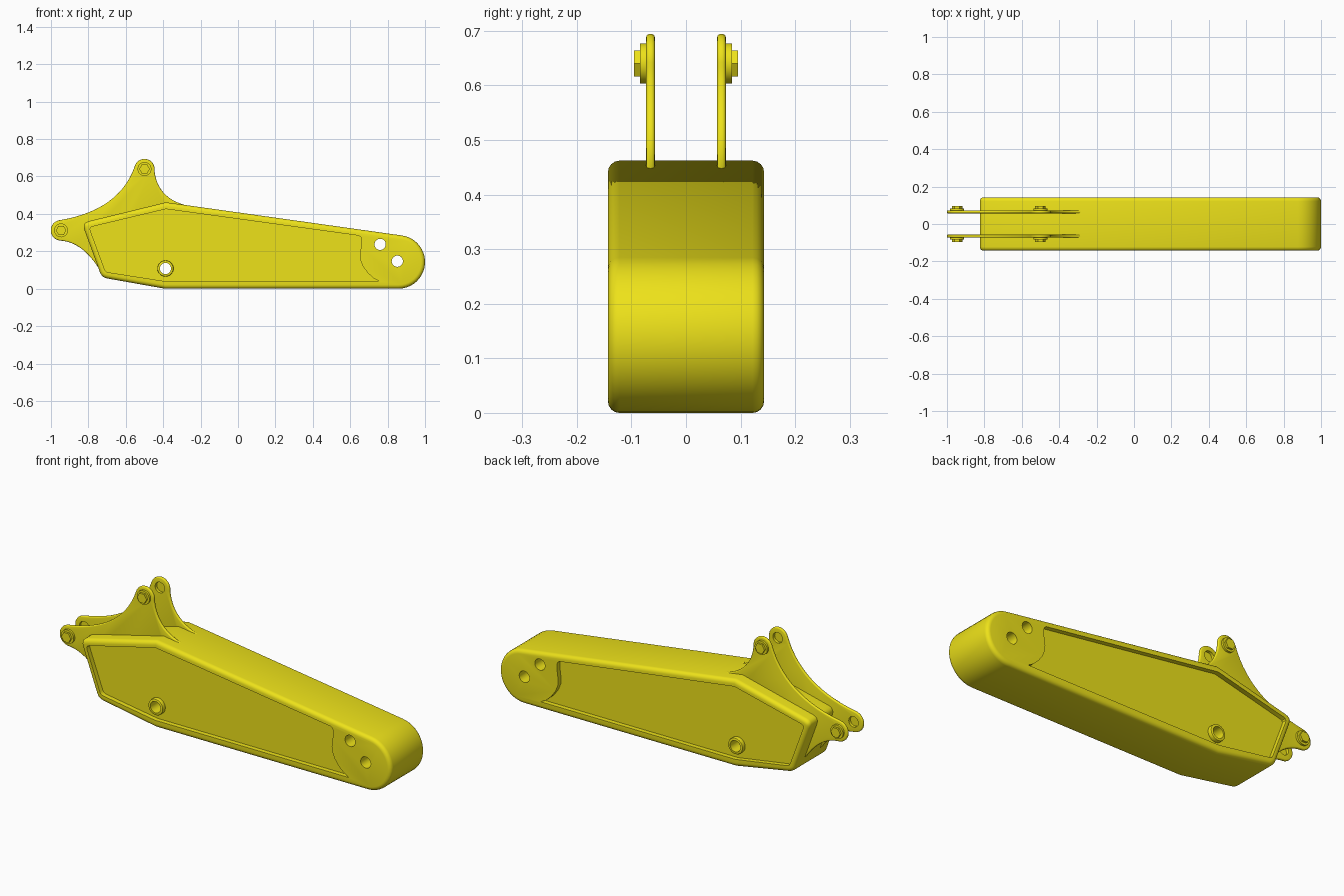
import bpy, bmesh
from math import cos, sin, tan, radians, pi
from mathutils import Vector

if "Cube" in bpy.data.objects:
    bpy.data.objects.remove(bpy.data.objects["Cube"])

yellow = bpy.data.materials.new("yellow_paint")
yellow.diffuse_color = (0.85, 0.76, 0.01, 1)
yellow.use_nodes = True
yellow.node_tree.nodes["Principled BSDF"].inputs["Base Color"].default_value = yellow.diffuse_color


def arc(cx, cz, r, a0, a1, n):
    return [(cx + r * cos(radians(a0 + (a1 - a0) * i / n)),
             cz + r * sin(radians(a0 + (a1 - a0) * i / n))) for i in range(n + 1)]


def circle(cx, cz, r, n=32):
    return arc(cx, cz, r, 0, 360, n)[:-1]


def curve(a, b, c, n=14):
    """Inner points of a quadratic curve from a to c."""
    a, b, c = Vector(a), Vector(b), Vector(c)
    return [tuple(a * (1 - t) ** 2 + b * 2 * t * (1 - t) + c * t * t)
            for t in (i / n for i in range(1, n))]


def rounded(prev, corner, nxt, r, n=5):
    """Soft corner of size r."""
    c = Vector(corner)
    a = c + (Vector(prev) - c).normalized() * r
    b = c + (Vector(nxt) - c).normalized() * r
    return [tuple(a)] + curve(a, c, b, n) + [tuple(b)]


def prism(name, pts, y0, y1):
    bm = bmesh.new()
    face = bm.faces.new([bm.verts.new((x, y0, z)) for x, z in pts])
    ext = bmesh.ops.extrude_face_region(bm, geom=[face])
    moved = [v for v in ext["geom"] if isinstance(v, bmesh.types.BMVert)]
    bmesh.ops.translate(bm, verts=moved, vec=(0, y1 - y0, 0))
    bmesh.ops.recalc_face_normals(bm, faces=bm.faces)
    me = bpy.data.meshes.new(name)
    bm.to_mesh(me)
    bm.free()
    me.materials.append(yellow)
    ob = bpy.data.objects.new(name, me)
    bpy.context.collection.objects.link(ob)
    return ob


def activate(ob):
    bpy.ops.object.select_all(action='DESELECT')
    ob.select_set(True)
    bpy.context.view_layer.objects.active = ob


def bevel(ob, width, segments):
    activate(ob)
    m = ob.modifiers.new("round", 'BEVEL')
    m.width, m.segments = width, segments
    m.limit_method, m.angle_limit = 'ANGLE', radians(60)
    bpy.ops.object.modifier_apply(modifier=m.name)


def cut(ob, pts, y0, y1):
    tool = prism("cutter", pts, y0, y1)
    tool.hide_render = True
    activate(ob)
    m = ob.modifiers.new("cut", 'BOOLEAN')
    m.operation, m.solver, m.object = 'DIFFERENCE', 'EXACT', tool
    bpy.ops.object.modifier_apply(modifier=m.name)
    bpy.data.objects.remove(tool, do_unlink=True)


def smooth(ob):
    activate(ob)
    bpy.ops.object.shade_smooth_by_angle(angle=radians(32))


HALF = 0.143
FLOOR = 0.118

# Box arm with a round nose
peak, heel, toe, bend = (-0.385, 0.462), (-0.835, 0.352), (-0.728, 0.06), (-0.39, 0.0)
profile = arc(0.857, 0.143, 0.143, -90, 82, 20)
profile += [peak]
profile += rounded(peak, heel, toe, 0.04)
profile += rounded(heel, toe, bend, 0.03)
profile += [bend]
body = prism("arm_body", profile, -HALF, HALF)
bevel(body, 0.021, 4)

# Recessed side panels
p_peak, p_heel, p_toe = (-0.385, 0.426), (-0.796, 0.328), (-0.708, 0.09)
panel = [(0.645, 0.284), p_peak]
panel += rounded(p_peak, p_heel, p_toe, 0.02, 3)
panel += rounded(p_heel, p_toe, (-0.39, 0.04), 0.015, 3)
panel += [(-0.39, 0.04), (0.755, 0.04), (0.725, 0.056), (0.694, 0.084), (0.668, 0.12),
          (0.654, 0.155), (0.652, 0.18), (0.658, 0.225), (0.66, 0.26), (0.657, 0.275)]
for s in (-1, 1):
    cut(body, panel, s * FLOOR, s * 0.2)

# Pin holes through the arm
pivot = (-0.388, 0.108)
for x, z in ((0.76, 0.237), (0.852, 0.147), pivot):
    cut(body, circle(x, z, 0.03), -0.2, 0.2)
smooth(body)

# Ear plate outline: two lugs joined by sweeping concave edges
top_lug, rear_lug = (-0.5, 0.64), (-0.946, 0.312)
a = arc(*top_lug, 0.054, -8, 161, 16)
b = arc(*rear_lug, 0.055, 100, 265, 16)
end, low = (-0.24, 0.438), (-0.73, 0.085)
ear = a + curve(a[-1], (-0.632, 0.419), b[0]) + b
ear += curve(b[-1], (-0.825, 0.25), low) + [low, (-0.6, 0.25), (-0.385, 0.41), (-0.25, 0.42), end]
ear += curve(end, (-0.43, 0.468), a[0])

for s, side in ((-1, "front"), (1, "back")):
    # Bushing around the pivot hole
    bush = prism(f"{side}_bushing", circle(*pivot, 0.043), s * (FLOOR - 0.01), s * 0.14)
    bevel(bush, 0.004, 2)
    cut(bush, circle(*pivot, 0.03), -0.2, 0.2)
    smooth(bush)

    # Ear plate with lug holes
    plate = prism(f"{side}_ear_plate", ear, s * 0.057, s * 0.073)
    bevel(plate, 0.006, 3)
    for lug in (top_lug, rear_lug):
        cut(plate, circle(*lug, 0.028), s * 0.03, s * 0.09)
    smooth(plate)

    # Washer and hex head on each lug
    for lug, place in ((top_lug, "top"), (rear_lug, "rear")):
        smooth(prism(f"{side}_{place}_washer", circle(*lug, 0.037), s * 0.072, s * 0.084))
        prism(f"{side}_{place}_bolt_head", circle(*lug, 0.028, 6), s * 0.084, s * 0.095)
